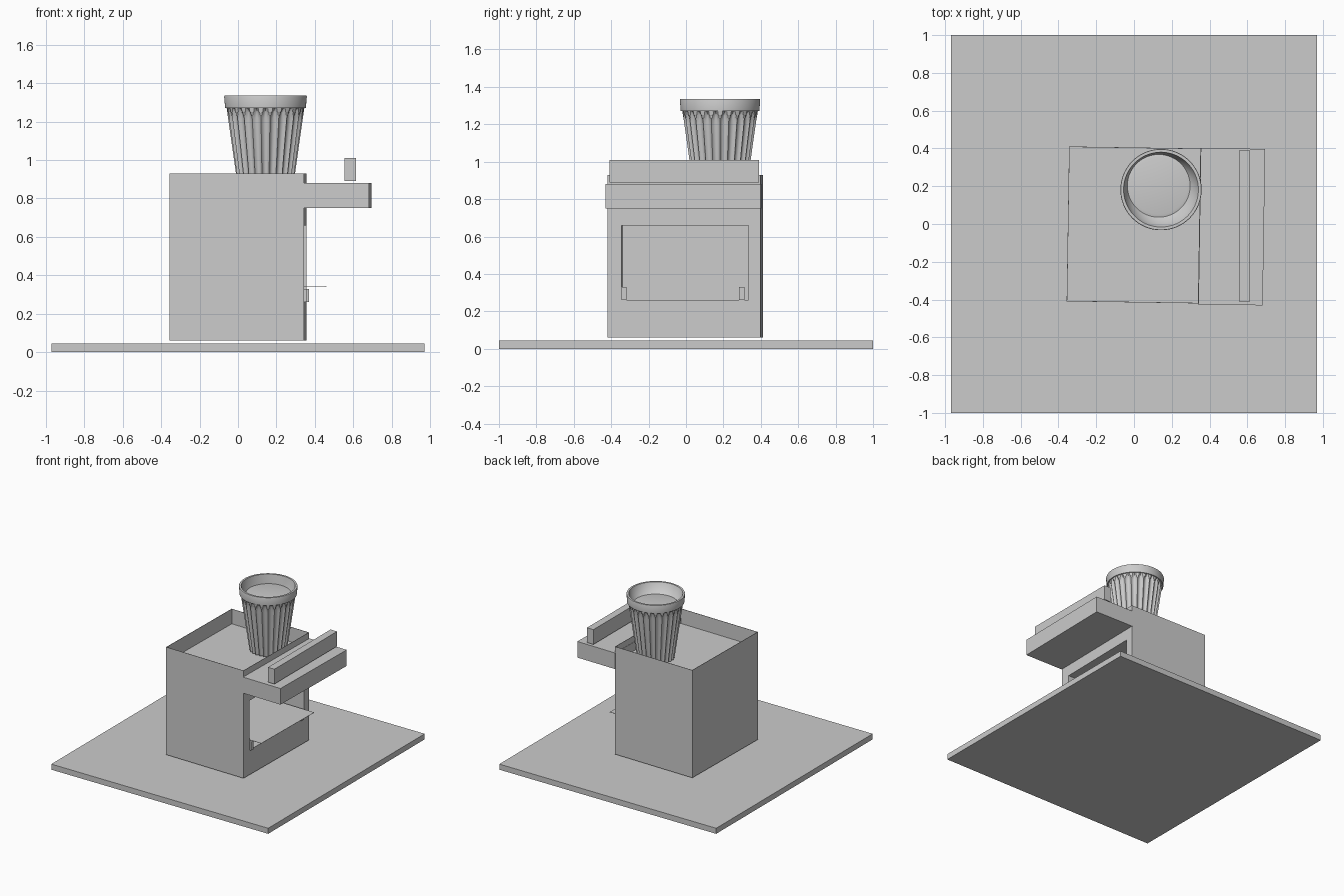
import bpy, bmesh, math

if "Cube" in bpy.data.objects:
    bpy.data.objects.remove(bpy.data.objects["Cube"])

grey = bpy.data.materials.new("plain grey")
grey.diffuse_color = (0.6, 0.6, 0.6, 1)
grey.use_nodes = True
grey.node_tree.nodes["Principled BSDF"].inputs["Base Color"].default_value = grey.diffuse_color
TURN = math.radians(-0.9)   # the machine stands very slightly turned on its base


def add(name, bm, turn=0.0, smooth=False):
    bmesh.ops.recalc_face_normals(bm, faces=bm.faces)
    me = bpy.data.meshes.new(name)
    bm.to_mesh(me)
    bm.free()
    ob = bpy.data.objects.new(name, me)
    bpy.context.collection.objects.link(ob)
    me.materials.append(grey)
    ob.rotation_euler.z = turn
    if smooth:
        bpy.ops.object.select_all(action='DESELECT')
        ob.select_set(True)
        bpy.context.view_layer.objects.active = ob
        bpy.ops.object.shade_smooth_by_angle(angle=math.radians(30))
    return ob


def box_bm(lo, hi):
    bm = bmesh.new()
    bmesh.ops.create_cube(bm, size=1)
    for v in bm.verts:
        for i in range(3):
            v.co[i] = lo[i] if v.co[i] < 0 else hi[i]
    return bm


def box(name, lo, hi, turn=0.0):
    return add(name, box_bm(lo, hi), turn)


def recess(bm, axis, lo, hi, depth):
    """Inset the positive face on an axis to the given bounds and push it in."""
    f = max(bm.faces, key=lambda f: f.calc_center_median()[axis])
    c = f.calc_center_median()
    bmesh.ops.inset_individual(bm, faces=[f], thickness=0.002)
    others = [i for i in range(3) if i != axis]
    for v in f.verts:
        for k, i in enumerate(others):
            v.co[i] = lo[k] if v.co[i] < c[i] else hi[k]
    new = bmesh.ops.extrude_discrete_faces(bm, faces=[f])["faces"][0]
    for v in new.verts:
        v.co[axis] -= depth


# base slab
box("base_slab", (-0.97, -1, 0), (0.97, 1, 0.045))

# body: box with a deep side opening and a shallow open tray on top
body = box_bm((-0.35, -0.415, 0.06), (0.35, 0.405, 0.93))
recess(body, 0, (-0.34, 0.26), (0.34, 0.66), 0.62)
recess(body, 2, (-0.347, -0.412), (0.347, 0.402), 0.12)
add("body", body, TURN)

# side shelf and the bar hovering over it
box("side_shelf", (0.345, -0.42, 0.75), (0.688, 0.408, 0.88), TURN)
box("shelf_bar", (0.555, -0.41, 0.89), (0.613, 0.39, 1.01))

# drip plate in the opening, on two small brackets
box("drip_plate", (-0.26, -0.338, 0.340), (0.455, 0.325, 0.342), TURN)
for i, y in enumerate((-0.34, 0.29)):
    box(f"plate_bracket_{i + 1}", (0.33, y, 0.26), (0.365, y + 0.028, 0.33), TURN)

# cup: fluted tapered wall, plain rim band, inner funnel and filled surface
CX, CY, FLUTES, SEG = 0.143, 0.182, 26, 208
Z0, Z1 = 0.82, 1.27


def flute(a, z):
    """Groove depth; each groove closes in an arch near the rim."""
    p = abs(((a * FLUTES / (2 * math.pi)) % 1) - 0.5) * 2
    width = 0.85 * math.sqrt(max(0.0, min(1.0, (Z1 - 0.005 - z) / 0.045)))
    if width <= 0.01 or p >= width:
        return 0.0
    return 0.014 * math.sqrt(1 - (p / width) ** 2)


# rings: radius, height, fluted, offset x, offset y
rings = [(0.10, Z0, False, 0, 0)]
for z in (Z0, 0.93, 1.05, 1.15, 1.20, 1.22, 1.235, 1.25, 1.26, Z1):
    rings.append((0.138 + 0.064 * (z - Z0) / (Z1 - Z0), z, True, 0, 0))
rings += [(0.210, Z1, False, 0, 0), (0.215, 1.33, False, 0, 0),
          (0.213, 1.335, False, 0, 0), (0.198, 1.335, False, 0, 0),
          (0.185, 1.29, False, -0.004, 0.006),
          (0.166, 1.262, False, -0.012, 0.020),
          (0.150, 1.266, False, -0.012, 0.020)]
bm = bmesh.new()
loops = []
for r, z, fl, ox, oy in rings:
    loop = []
    for k in range(SEG):
        a = 2 * math.pi * k / SEG
        rr = r - (flute(a, z) if fl else 0)
        loop.append(bm.verts.new((CX + ox + rr * math.cos(a), CY + oy + rr * math.sin(a), z)))
    loops.append(loop)
for lo, hi in zip(loops, loops[1:]):
    for k in range(SEG):
        n = (k + 1) % SEG
        bm.faces.new((lo[k], lo[n], hi[n], hi[k]))
bm.faces.new(loops[0][::-1])
bm.faces.new(loops[-1])
add("fluted_cup", bm, 0.0, True)
